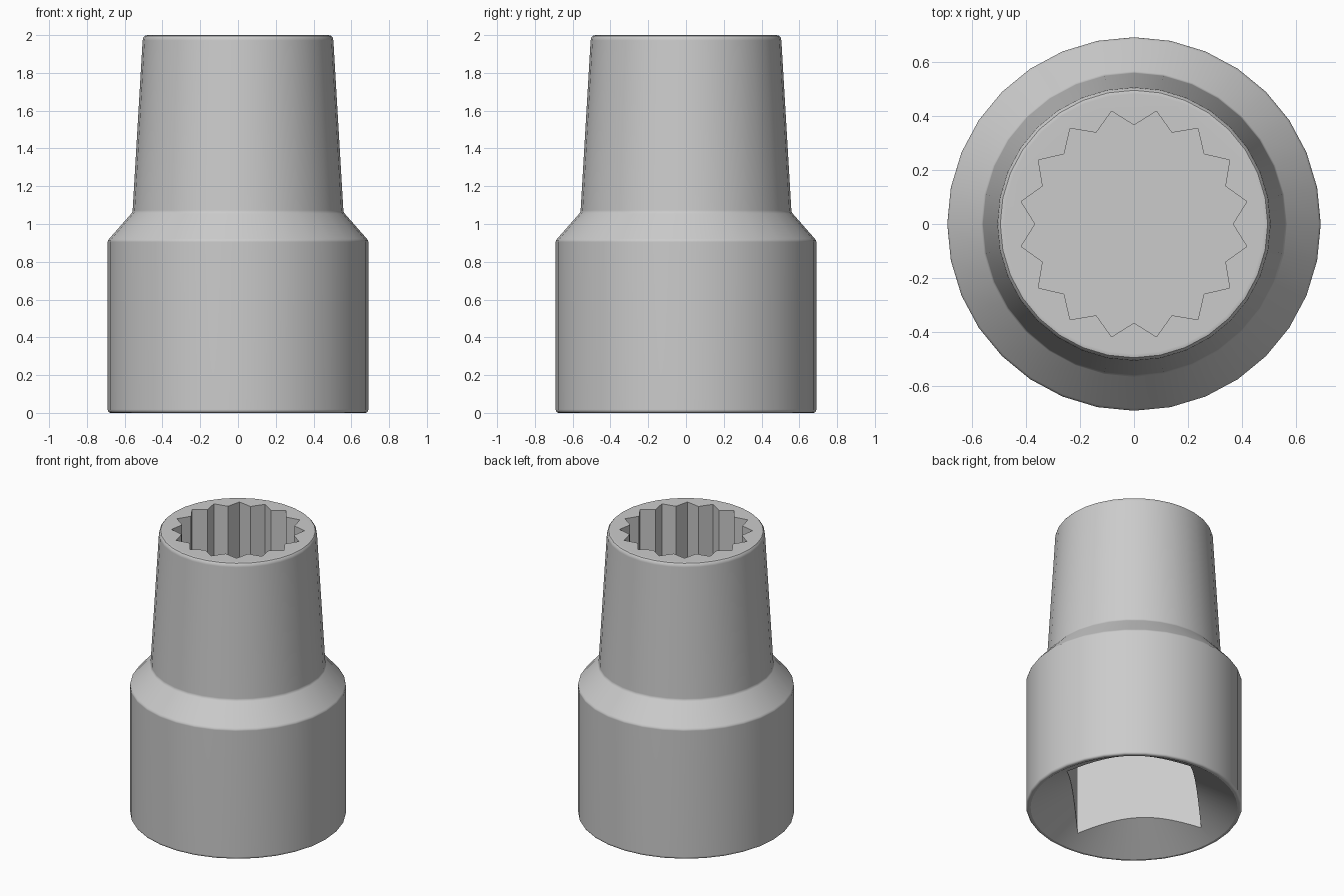
import bpy, bmesh, math

if "Cube" in bpy.data.objects:
    bpy.data.objects.remove(bpy.data.objects["Cube"])

SIDES = 32


def finish(name, bm):
    bmesh.ops.remove_doubles(bm, verts=bm.verts, dist=1e-5)
    bmesh.ops.recalc_face_normals(bm, faces=bm.faces)
    mesh = bpy.data.meshes.new(name)
    bm.to_mesh(mesh)
    bm.free()
    ob = bpy.data.objects.new(name, mesh)
    bpy.context.collection.objects.link(ob)
    return ob


def loft(name, rings):
    """Closed solid through rings of equal vertex count, capped at both ends."""
    bm = bmesh.new()
    loops = [[bm.verts.new(p) for p in ring] for ring in rings]
    for a, b in zip(loops, loops[1:]):
        n = len(a)
        for i in range(n):
            j = (i + 1) % n
            bm.faces.new((a[i], a[j], b[j], b[i]))
    bm.faces.new(loops[0][::-1])
    bm.faces.new(loops[-1])
    return finish(name, bm)


def ring(radii, z, start=0.0):
    n = len(radii)
    return [(r * math.cos(start + 2 * math.pi * i / n),
             r * math.sin(start + 2 * math.pi * i / n), z)
            for i, r in enumerate(radii)]


def revolve(name, profile, n=SIDES):
    return loft(name, [ring([r] * n, z) for r, z in profile])


def prism(name, radii, z0, z1):
    return loft(name, [ring(radii, z0), ring(radii, z1)])


# Outer body: wide drive end, shoulder, tapered nose
body = revolve("socket_body", [
    (0.675, 0.0), (0.683, 0.003), (0.688, 0.009), (0.69, 0.018),
    (0.69, 0.905), (0.688, 0.914), (0.682, 0.922),
    (0.565, 1.055), (0.560, 1.063), (0.558, 1.072),
    (0.505, 1.972), (0.502, 1.986), (0.494, 1.996), (0.480, 2.0)])

# Cutters: countersink, square drive, through bore, sixteen-point opening
cutters = [
    revolve("countersink_cutter", [(0.745, -0.05), (0.66, 0.0), (0.03, 0.368)], 64),
    prism("square_drive_cutter", [0.559] * 4, -0.1, 0.85),
    prism("bore_cutter", [0.20] * SIDES, 0.6, 1.5),
    prism("star_opening_cutter", [0.365, 0.425] * 16, 1.15, 2.1),
]

bpy.context.view_layer.objects.active = body
body.select_set(True)
for c in cutters:
    m = body.modifiers.new("cut", 'BOOLEAN')
    m.operation = 'DIFFERENCE'
    m.solver = 'EXACT'
    m.object = c
    bpy.ops.object.modifier_apply(modifier=m.name)
    bpy.data.objects.remove(c)

# Plain grey metal
mat = bpy.data.materials.new("grey_metal")
mat.diffuse_color = (0.6, 0.6, 0.6, 1)
mat.use_nodes = True
mat.node_tree.nodes["Principled BSDF"].inputs["Base Color"].default_value = mat.diffuse_color
body.data.materials.clear()
body.data.materials.append(mat)
for p in body.data.polygons:
    p.material_index = 0

bpy.ops.object.shade_smooth_by_angle(angle=math.radians(30))
wn = body.modifiers.new("even_shading", 'WEIGHTED_NORMAL')
wn.keep_sharp = True
